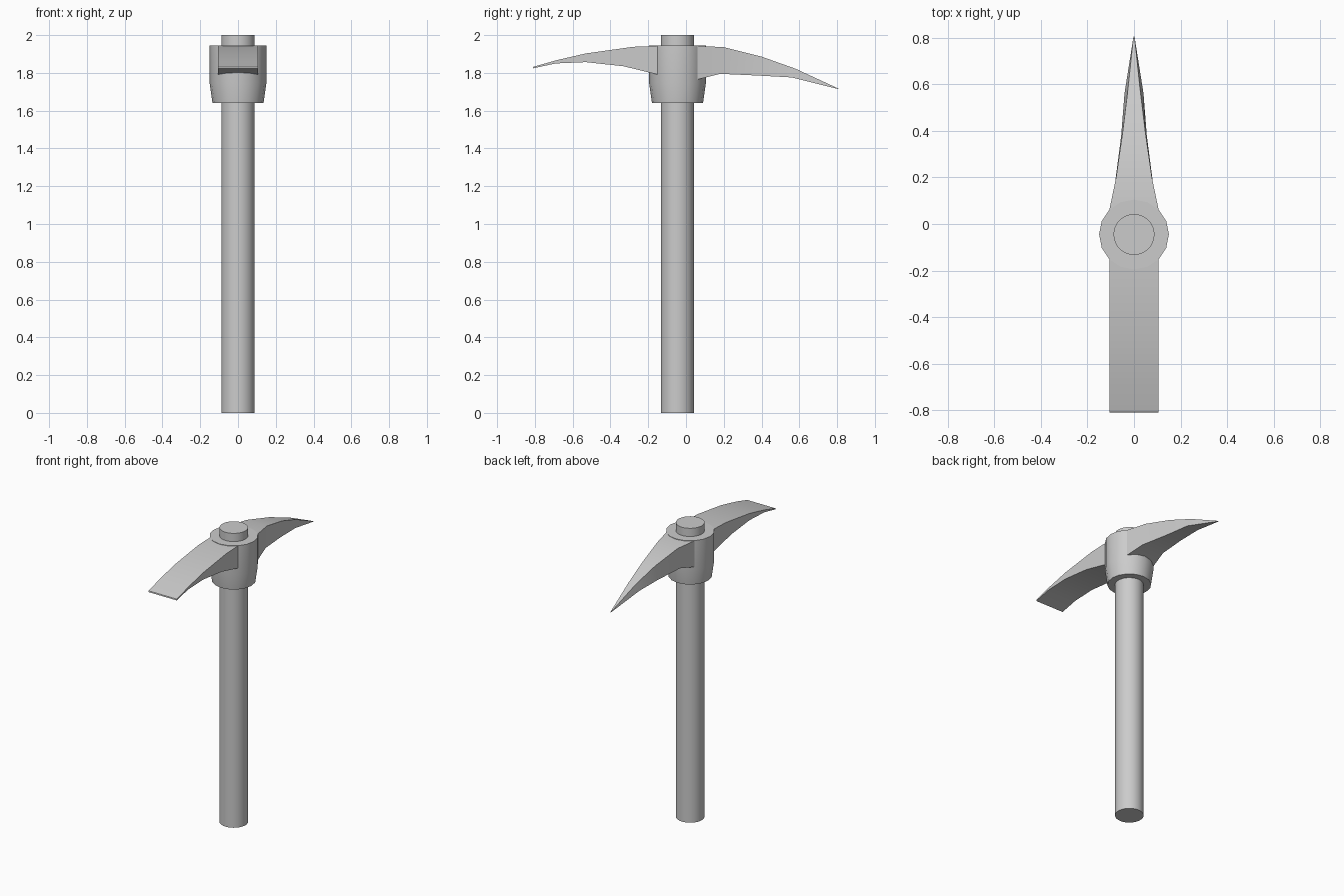
import bpy, bmesh
from math import cos, sin, pi

if "Cube" in bpy.data.objects:
    bpy.data.objects.remove(bpy.data.objects["Cube"])

CY = -0.045  # y position of the handle axis


def finish(name, bm, smooth=None):
    bmesh.ops.recalc_face_normals(bm, faces=bm.faces)
    mesh = bpy.data.meshes.new(name)
    bm.to_mesh(mesh)
    bm.free()
    ob = bpy.data.objects.new(name, mesh)
    bpy.context.collection.objects.link(ob)
    if smooth:
        bpy.ops.object.select_all(action='DESELECT')
        ob.select_set(True)
        bpy.context.view_layer.objects.active = ob
        bpy.ops.object.shade_smooth_by_angle(angle=smooth)
    return ob


def lathe(name, profile, sides, closed):
    """Spin (radius, z) points about the handle axis."""
    bm = bmesh.new()
    rings = [[bm.verts.new((r * cos(2 * pi * i / sides), CY + r * sin(2 * pi * i / sides), z))
              for i in range(sides)] for r, z in profile]
    pairs = list(zip(rings, rings[1:]))
    if closed:
        pairs.append((rings[-1], rings[0]))
    else:
        bm.faces.new(rings[0])
        bm.faces.new(rings[-1])
    for a, b in pairs:
        for i in range(sides):
            j = (i + 1) % sides
            bm.faces.new((a[i], a[j], b[j], b[i]))
    return finish(name, bm, 0.6)


def arm(name, sections):
    """Loft four-sided sections: y top, z top, half width top, y bottom, z bottom, half width bottom."""
    bm = bmesh.new()
    rings = [[bm.verts.new(p) for p in ((-wt, yt, zt), (wt, yt, zt), (wb, yb, zb), (-wb, yb, zb))]
             for yt, zt, wt, yb, zb, wb in sections]
    for a, b in zip(rings, rings[1:]):
        for i in range(4):
            j = (i + 1) % 4
            bm.faces.new((a[i], a[j], b[j], b[i]))
    bm.faces.new(rings[0])
    bm.faces.new(rings[-1])
    return finish(name, bm, 0.5)


# Round handle running through the head
lathe("handle", [(0.088, 0), (0.088, 2.0)], 32, False)

# Tapered socket collar around the handle
lathe("collar", [(0.135, 1.64), (0.15, 1.745), (0.15, 1.944), (0.088, 1.944), (0.088, 1.64)], 16, True)

# Flat adze blade at the front
arm("adze_blade", [
    (-0.145, 1.943, 0.106, -0.145, 1.79, 0.106),
    (-0.28, 1.938, 0.106, -0.33, 1.835, 0.106),
    (-0.53, 1.903, 0.106, -0.53, 1.857, 0.106),
    (-0.69, 1.866, 0.106, -0.69, 1.850, 0.106),
    (-0.808, 1.832, 0.106, -0.81, 1.824, 0.106),
])

# Pointed pick at the back
arm("pick_spike", [
    (0.06, 1.943, 0.106, 0.06, 1.765, 0.106),
    (0.20, 1.936, 0.077, 0.18, 1.795, 0.081),
    (0.40, 1.886, 0.048, 0.38, 1.786, 0.055),
    (0.58, 1.822, 0.026, 0.56, 1.776, 0.041),
    (0.807, 1.717, 0.002, 0.807, 1.714, 0.002),
])
